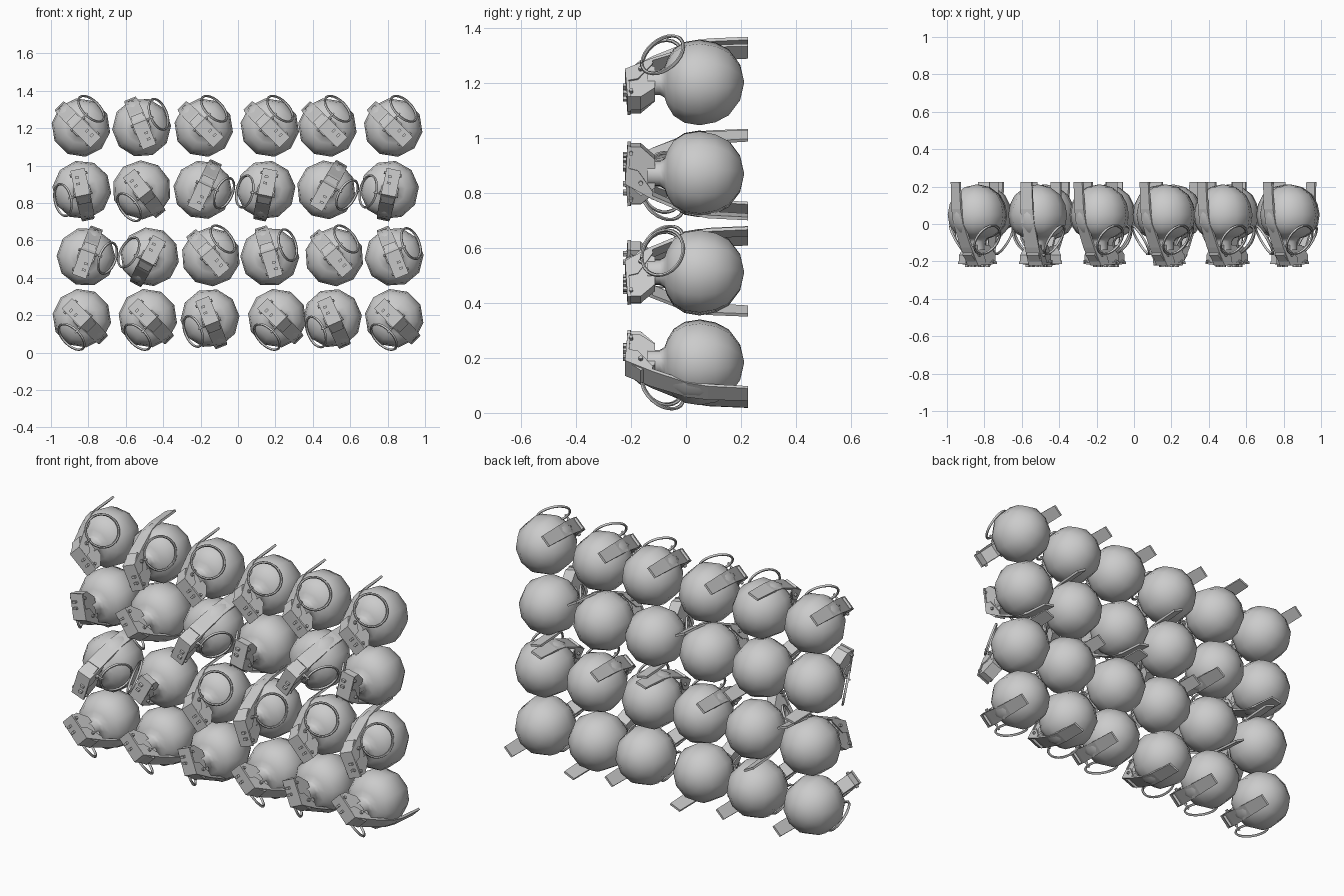
import bpy, bmesh
from math import sin, cos, pi, radians
from mathutils import Matrix, Vector

if "Cube" in bpy.data.objects:
    bpy.data.objects.remove(bpy.data.objects["Cube"])

# Local frame of one unit: y = long axis (neck at -y), x = lever side, -z = ring side


def finish(bm, name, smooth=None):
    bmesh.ops.recalc_face_normals(bm, faces=bm.faces)
    me = bpy.data.meshes.new(name)
    bm.to_mesh(me)
    bm.free()
    if smooth:
        for p in me.polygons:
            p.use_smooth = True
        me.set_sharp_from_angle(angle=radians(smooth))
    return me


def lathe(bm, profile, n):
    """Revolve (y, radius) points around the y axis."""
    rings = []
    for y, r in profile:
        if r == 0:
            rings.append([bm.verts.new((0, y, 0))] * n)
        else:
            rings.append([bm.verts.new((r * cos(2 * pi * i / n), y, r * sin(2 * pi * i / n))) for i in range(n)])
    for a, b in zip(rings, rings[1:]):
        for i in range(n):
            j = (i + 1) % n
            bm.faces.new(list(dict.fromkeys((a[i], a[j], b[j], b[i]))))


def prism(bm, outline, half):
    """Side outline of (x, y) points extruded across z."""
    lo = [bm.verts.new((x, y, -half)) for x, y in outline]
    hi = [bm.verts.new((x, y, half)) for x, y in outline]
    bm.faces.new(lo)
    bm.faces.new(hi)
    n = len(lo)
    for i in range(n):
        j = (i + 1) % n
        bm.faces.new((lo[i], lo[j], hi[j], hi[i]))


def box(bm, size, loc):
    m = Matrix.Translation(loc) @ Matrix.Diagonal((*size, 1))
    bmesh.ops.create_cube(bm, size=1, matrix=m)


def rod(bm, r, length, loc):
    bmesh.ops.create_cone(bm, cap_ends=True, segments=8, radius1=r, radius2=r,
                          depth=length, matrix=Matrix.Translation(loc))


# Round body with flared neck
bm = bmesh.new()
lathe(bm, [(.212, 0), (.197, .066), (.155, .122), (.107, .147), (.05, .158), (-.005, .149),
           (-.045, .123), (-.068, .085), (-.078, .056), (-.095, .046), (-.14, .046)], 10)
body = finish(bm, "body", 50)

# Fuse head: wedge block with collar, side cheeks and studs
bm = bmesh.new()
prism(bm, [(-.108, -.208), (-.108, -.165), (-.06, -.112), (.045, -.112), (.075, -.165), (.035, -.208)], .034)
rod(bm, .008, .104, (.025, -.165, 0))
rod(bm, .008, .096, (-.085, -.2, 0))
for x in (-.07, -.035):
    box(bm, (.012, .016, .02), (x, -.222, -.012))
head = finish(bm, "fuse_head")

# Lever: bent strap over the head and down past the body
bm = bmesh.new()
path = [(-.112, -.213, .039), (.03, -.222, .04), (.085, -.125, .04), (.143, .005, .037),
        (.158, .08, .035), (.166, .225, .032)]
T = .012
rows = []
for i, (x, y, h) in enumerate(path):
    p, q = path[max(i - 1, 0)], path[min(i + 1, len(path) - 1)]
    d = Vector((q[0] - p[0], q[1] - p[1])).normalized()
    nx, ny = -d.y * T, d.x * T
    rows.append([bm.verts.new(c) for c in ((x, y, -h), (x, y, h), (x + nx, y + ny, h), (x + nx, y + ny, -h))])
for a, b in zip(rows, rows[1:]):
    for i in range(4):
        j = (i + 1) % 4
        bm.faces.new((a[i], a[j], b[j], b[i]))
bm.faces.new(rows[0])
bm.faces.new(rows[-1])
# side flanges of the strap around the head
for s in (-1, 1):
    vs = [[bm.verts.new((x, y, s * z)) for x, y in
           ((-.03, -.215), (.03, -.222), (.085, -.125), (.06, -.12), (-.02, -.175))] for z in (.034, .04)]
    bm.faces.new(vs[0])
    bm.faces.new(vs[1])
    for i in range(5):
        j = (i + 1) % 5
        bm.faces.new((vs[0][i], vs[0][j], vs[1][j], vs[1][i]))
lever = finish(bm, "lever")

# Pull ring: tilted torus hanging beside the neck
bm = bmesh.new()
c = Vector((.032, -.085, -.11))
u, v = Vector((1, 0, 0)), Vector((0, cos(pi / 6), -sin(pi / 6)))
w = u.cross(v)
R, r, N, K = .087, .0065, 24, 6
loops = []
for i in range(N):
    d = u * cos(2 * pi * i / N) + v * sin(2 * pi * i / N)
    loops.append([bm.verts.new(c + d * (R + r * cos(2 * pi * k / K)) + w * r * sin(2 * pi * k / K)) for k in range(K)])
for i in range(N):
    a, b = loops[i], loops[(i + 1) % N]
    for k in range(K):
        m = (k + 1) % K
        bm.faces.new((a[k], a[m], b[m], b[k]))
rod(bm, .005, .05, (.03, -.162, -.055))
ring = finish(bm, "pull_ring", 60)

# Stacked rows: height, then (x, lever direction in degrees) for each unit
layout = [
    (1.203, [(-.84, 135), (-.515, 112), (-.183, 135), (.17, 135), (.478, 135), (.83, 135)]),
    (.87, [(-.835, -78), (-.515, -52), (-.188, 65), (.15, -102), (.472, 60), (.81, -102)]),
    (.512, [(-.812, 70), (-.472, -118), (-.145, 130), (.17, 107), (.515, 130), (.835, 112)]),
    (.184, [(-.835, -45), (-.482, -45), (-.15, -68), (.21, -45), (.505, -66), (.835, -45)]),
]
for z, units in layout:
    for x, ang in units:
        m = Matrix.Translation((x, 0, z)) @ Matrix.Rotation(radians(-ang), 4, 'Y')
        for me in (body, head, lever, ring):
            ob = bpy.data.objects.new(me.name, me)
            ob.matrix_world = m
            bpy.context.collection.objects.link(ob)
